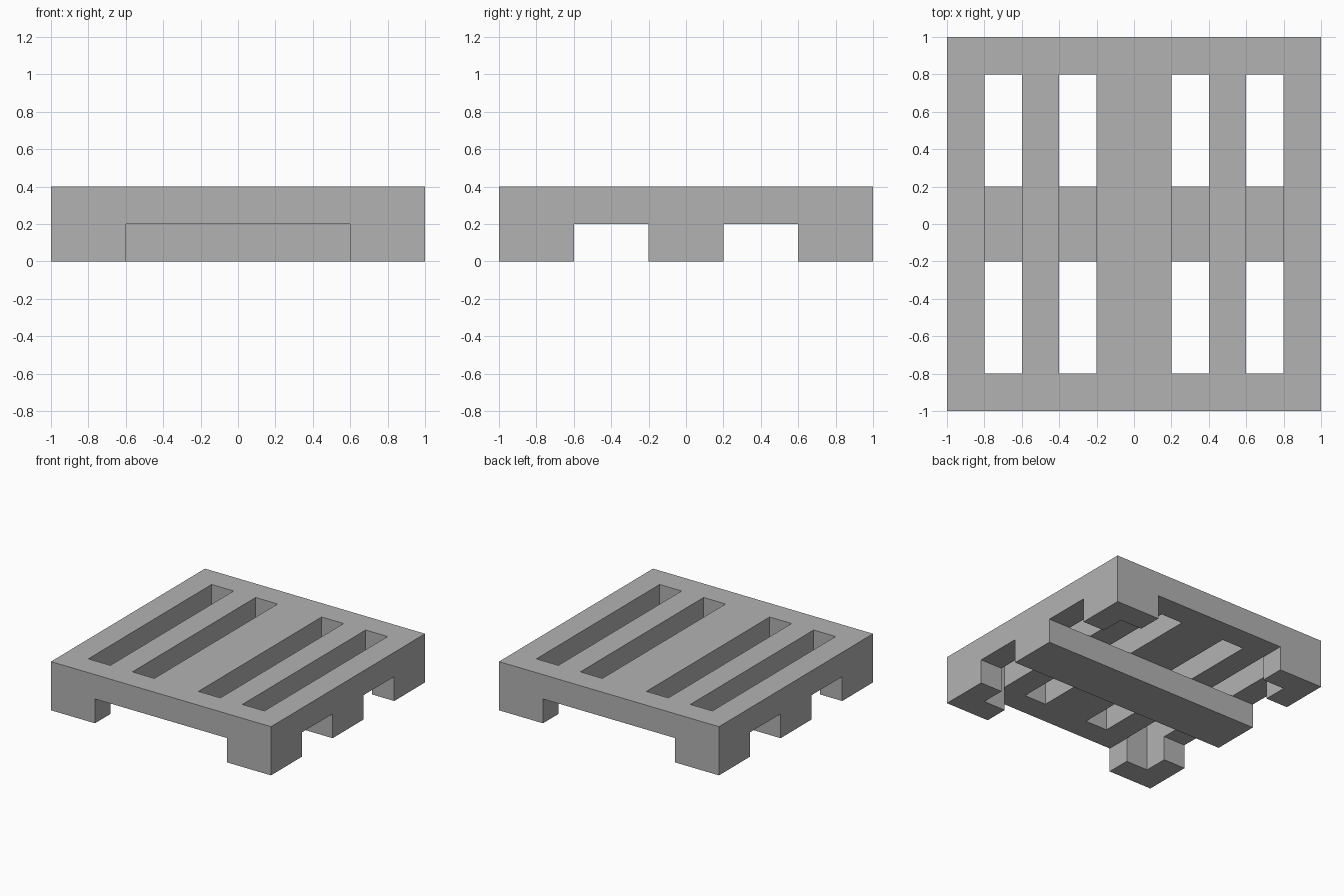
import bpy
import bmesh
from mathutils import Matrix, Vector

cube = bpy.data.objects.get("Cube")
if cube:
    bpy.data.objects.remove(cube, do_unlink=True)

# Single plain grey material
grey = bpy.data.materials.new("plain grey")
grey.use_nodes = True
GREY = (0.45, 0.45, 0.45, 1)
grey.diffuse_color = GREY
grey.node_tree.nodes["Principled BSDF"].inputs["Base Color"].default_value = GREY


def boxes(name, extents):
    """One object made of boxes, each given as (low corner, high corner)."""
    bm = bmesh.new()
    for low, high in extents:
        low, high = Vector(low), Vector(high)
        place = Matrix.Translation((low + high) / 2) @ Matrix.Diagonal((*(high - low), 1))
        bmesh.ops.create_cube(bm, size=1, matrix=place)
    mesh = bpy.data.meshes.new(name)
    bm.to_mesh(mesh)
    bm.free()
    mesh.materials.append(grey)
    obj = bpy.data.objects.new(name, mesh)
    bpy.context.collection.objects.link(obj)
    return obj


def combine(base, other, operation):
    """Apply a boolean to base and remove the helper."""
    mod = base.modifiers.new(operation, "BOOLEAN")
    mod.operation = operation
    mod.solver = "EXACT"
    mod.object = other
    bpy.context.view_layer.objects.active = base
    bpy.ops.object.modifier_apply(modifier=mod.name)
    bpy.data.objects.remove(other, do_unlink=True)


# Deck slab
pallet = boxes("pallet", [((-1, -1, 0.2), (1, 1, 0.4))])

# Four square corner feet
feet = boxes("corner_feet", [((x - 0.2, y - 0.2, 0), (x + 0.2, y + 0.2, 0.2))
                             for x in (-0.8, 0.8) for y in (-0.8, 0.8)])
combine(pallet, feet, "UNION")

# Long slots, which also notch the inner corner of each foot
slots = boxes("slot_cutter", [((x - 0.1, -0.8, -0.1), (x + 0.1, 0.8, 0.5))
                              for x in (-0.7, -0.3, 0.3, 0.7)])
combine(pallet, slots, "DIFFERENCE")

# Middle runner spanning the full width under the slats
runner = boxes("middle_runner", [((-1, -0.2, 0), (1, 0.2, 0.2))])
combine(pallet, runner, "UNION")
